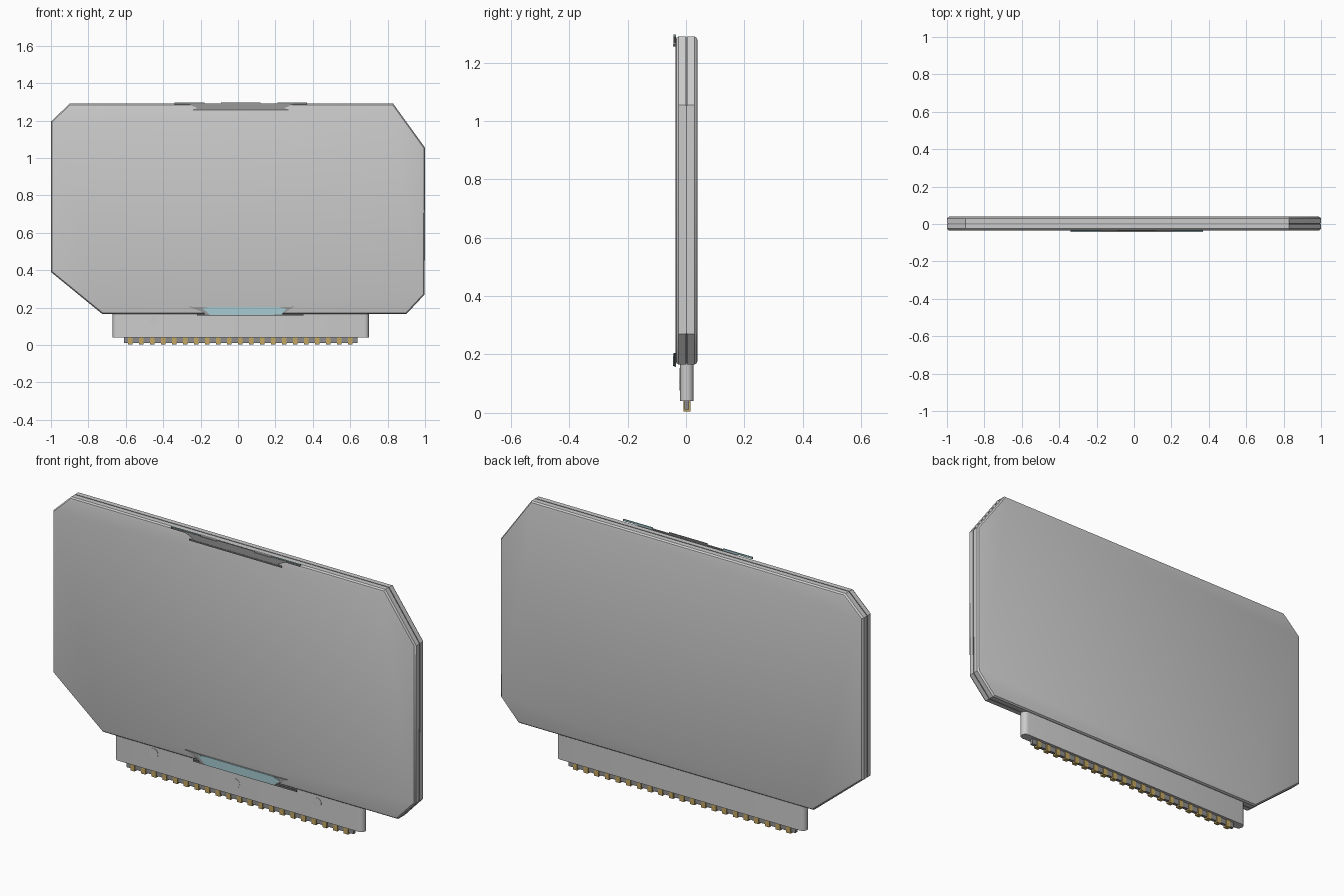
import bpy, bmesh, math
from mathutils import Vector

if "Cube" in bpy.data.objects:
    bpy.data.objects.remove(bpy.data.objects["Cube"])


def mat(name, rgb):
    m = bpy.data.materials.new(name)
    m.diffuse_color = (*rgb, 1)
    m.use_nodes = True
    m.node_tree.nodes["Principled BSDF"].inputs["Base Color"].default_value = m.diffuse_color
    return m


SHELL = mat("light grey shell", (0.60, 0.60, 0.60))
SEAM = mat("dark grey seam", (0.2, 0.2, 0.2))
BOARD = mat("mid grey board", (0.27, 0.27, 0.27))
CLIP = mat("clip grey", (0.32, 0.32, 0.32))
GOLD = mat("gold contact", (0.55, 0.39, 0.12))
GLASS = mat("pale teal", (0.38, 0.60, 0.64))


def finish(name, bm, mats, smooth=None):
    bmesh.ops.recalc_face_normals(bm, faces=bm.faces)
    me = bpy.data.meshes.new(name)
    bm.to_mesh(me)
    bm.free()
    ob = bpy.data.objects.new(name, me)
    bpy.context.collection.objects.link(ob)
    for m in mats:
        me.materials.append(m)
    if smooth:
        bpy.ops.object.select_all(action='DESELECT')
        ob.select_set(True)
        bpy.context.view_layer.objects.active = ob
        bpy.ops.object.shade_smooth_by_angle(angle=math.radians(smooth))
    return ob


def inset(pts, d):
    """Mitred inward offset of a clockwise or counter-clockwise convex outline."""
    c = sum((Vector(p) for p in pts), Vector((0, 0))) / len(pts)
    out = []
    for i, p in enumerate(pts):
        p, a, b = Vector(p), Vector(pts[i - 1]), Vector(pts[(i + 1) % len(pts)])
        ns = []
        for e in (p - a, b - p):
            n = Vector((-e.y, e.x)).normalized()
            ns.append(n if n.dot(c - p) > 0 else -n)
        out.append(p + (ns[0] + ns[1]) * d / (1 + ns[0].dot(ns[1])))
    return out


def loft(bm, loops):
    rings = [[bm.verts.new(p) for p in lp] for lp in loops]
    n = len(rings[0])
    for a, b in zip(rings, rings[1:]):
        for i in range(n):
            bm.faces.new((a[i], a[(i + 1) % n], b[(i + 1) % n], b[i]))
    bm.faces.new(rings[0])
    bm.faces.new(rings[-1])


def prism(name, pts, y0, y1, m):
    bm = bmesh.new()
    loft(bm, [[(x, y, z) for x, z in pts] for y in (y0, y1)])
    return finish(name, bm, [m])


def add_box(bm, x0, x1, y0, y1, z0, z1):
    loft(bm, [[(x0, y0, z), (x1, y0, z), (x1, y1, z), (x0, y1, z)] for z in (z0, z1)])


def box(name, dims, m):
    bm = bmesh.new()
    add_box(bm, *dims)
    return finish(name, bm, [m])


# Main slab: clipped-corner outline with soft rims and a groove round the middle
OUTLINE = [(-0.90, 1.29), (0.83, 1.29), (1.0, 1.055), (0.998, 0.27),
           (0.90, 0.165), (-0.725, 0.165), (-1.0, 0.39), (-1.0, 1.195)]
PROFILE = [(-0.036, 0.016), (-0.033, 0.006), (-0.025, 0), (0.0, 0), (0.0005, 0.005),
           (0.0035, 0.005), (0.004, 0), (0.029, 0), (0.037, 0.006), (0.040, 0.016)]
bm = bmesh.new()
loft(bm, [[(p.x, y, p.y) for p in inset(OUTLINE, d)] for y, d in PROFILE])
for f in bm.faces:
    ys = [v.co.y for v in f.verts]
    if min(ys) > -0.001 and max(ys) < 0.005:
        f.material_index = 1
finish("slab_case", bm, [SHELL, SEAM], 35)


# Connector housing with rounded ends
def stadium(x0, x1, yc, r, n=8):
    pts = []
    for cx, a0 in ((x1 - r, -90), (x0 + r, 90)):
        for i in range(n + 1):
            a = math.radians(a0 + 180 * i / n)
            pts.append((cx + r * math.cos(a), yc + r * math.sin(a)))
    return pts


bm = bmesh.new()
loft(bm, [[(x, y, z) for x, y in stadium(-0.67, 0.70, 0.003, 0.023)] for z in (0.04, 0.18)])
finish("connector_housing", bm, [SHELL], 40)

# Edge board and its row of contacts
box("edge_board", (-0.61, 0.64, -0.005, 0.011, 0.012, 0.05), BOARD)
bm = bmesh.new()
for i in range(21):
    x = -0.575 + i * 0.0588
    add_box(bm, x - 0.012, x + 0.012, -0.009, 0.015, 0.004, 0.043)
finish("contacts", bm, [GOLD])

# Small round fastener heads on the housing front
for i, (x, z) in enumerate(((-0.45, 0.13), (0.0, 0.10), (0.45, 0.125))):
    ring = [(x + 0.024 * math.cos(k * math.tau / 16), z + 0.024 * math.sin(k * math.tau / 16))
            for k in range(16)]
    prism(f"fastener_{i}", ring, -0.0215, -0.018, SHELL)

# Upper clip: tapered plate, lip and bright end tabs just proud of the top edge
prism("top_clip", [(-0.27, 1.29), (0.30, 1.29), (0.25, 1.268), (0.265, 1.255),
                   (-0.235, 1.255), (-0.22, 1.268)], -0.042, -0.034, CLIP)
box("top_clip_lip", (-0.24, 0.27, -0.044, -0.038, 1.255, 1.262), SEAM)
box("top_tab_middle", (-0.09, 0.12, -0.042, -0.036, 1.285, 1.296), CLIP)
for side, x0, x1 in (("left", -0.34, -0.18), ("right", 0.21, 0.37)):
    box("top_tab_" + side, (x0, x1, -0.040, -0.034, 1.288, 1.296), GLASS)
    box("top_tab_front_" + side, (x0, x1, -0.042, -0.040, 1.286, 1.294), SEAM)

# Lower clip: grey ears with a pale teal plate between
prism("bottom_clip", [(-0.265, 0.205), (-0.19, 0.203), (0.22, 0.203), (0.30, 0.205),
                      (0.26, 0.180), (0.23, 0.162), (-0.17, 0.162), (-0.20, 0.180)],
      -0.041, -0.034, CLIP)
prism("bottom_plate", [(-0.19, 0.197), (-0.15, 0.203), (0.22, 0.203), (0.26, 0.192),
                       (0.23, 0.162), (-0.15, 0.160)], -0.044, -0.040, GLASS)
box("bottom_lip", (-0.22, 0.35, -0.040, -0.034, 0.158, 0.166), SEAM)
